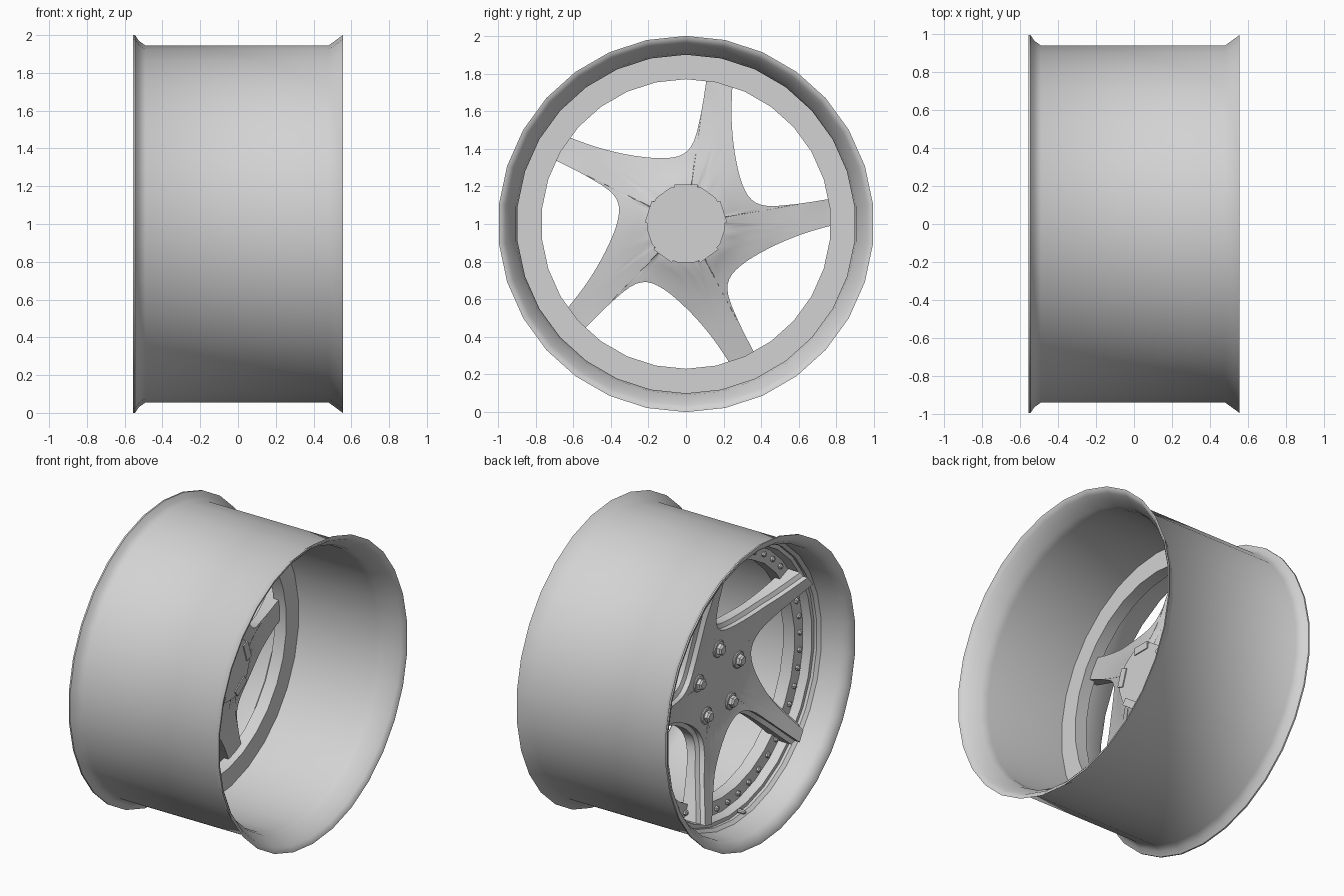
import bpy, bmesh, math
from mathutils import Vector, Matrix

cube = bpy.data.objects.get("Cube")
if cube:
    bpy.data.objects.remove(cube, do_unlink=True)

metal = bpy.data.materials.new("light grey metal")
metal.use_nodes = True
metal.diffuse_color = (0.65, 0.65, 0.65, 1)
metal.node_tree.nodes["Principled BSDF"].inputs["Base Color"].default_value = (0.65, 0.65, 0.65, 1)

AXLE = 1.0          # height of the wheel centre
SIDES = 30
STEP = math.tau / 5  # angle between spokes


def finish(name, bm, angle=35):
    bmesh.ops.recalc_face_normals(bm, faces=bm.faces)
    me = bpy.data.meshes.new(name)
    bm.to_mesh(me)
    bm.free()
    me.materials.append(metal)
    me.shade_smooth()
    me.set_sharp_from_angle(angle=math.radians(angle))
    ob = bpy.data.objects.new(name, me)
    ob.location.z = AXLE
    bpy.context.collection.objects.link(ob)
    return ob


def loft(bm, loops, closed=False):
    """Bridge successive loops of equal length."""
    rows = [[bm.verts.new(p) for p in loop] for loop in loops]
    n = len(rows[0])
    pairs = list(zip(rows, rows[1:])) + ([(rows[-1], rows[0])] if closed else [])
    for a, b in pairs:
        for i in range(n):
            j = (i + 1) % n
            bm.faces.new((a[i], a[j], b[j], b[i]))
    return rows


def lathe(name, profile, sides=SIDES, angle=35):
    """Spin a closed (x, radius) profile around the axle."""
    bm = bmesh.new()
    turn = [math.pi / 2 + math.tau * i / sides for i in range(sides)]
    loft(bm, [[(x, r * math.cos(a), r * math.sin(a)) for a in turn] for x, r in profile], True)
    return finish(name, bm, angle)


def studs(name, layers, places, sides):
    """Small capped studs, each layer an (x, radius) pair, at polar places."""
    bm = bmesh.new()
    for radius, a in places:
        cy, cz = radius * math.cos(a), radius * math.sin(a)
        rows = loft(bm, [[(x, cy + r * math.cos(math.tau * i / sides + a),
                           cz + r * math.sin(math.tau * i / sides + a))
                          for i in range(sides)] for x, r in layers])
        bm.faces.new(rows[0])
        bm.faces.new(rows[-1])
    return finish(name, bm, 30)


def height(table, r):
    """Linear lookup of x against radius."""
    for (r0, x0), (r1, x1) in zip(table, table[1:]):
        if r <= r1:
            return x0 + (x1 - x0) * (r - r0) / (r1 - r0)
    return table[-1][1]


# Barrel with flared lips, open towards +x
lathe("barrel", [(-.555, 1), (-.545, 1), (-.525, .97), (-.49, .945), (.48, .945), (.555, 1),
                 (.552, .985), (.535, .965), (.5, .945), (.45, .91), (.4, .9), (-.18, .9),
                 (-.27, .9), (-.34, .9), (-.36, .92), (-.5, .93), (-.535, .955), (-.555, .99)], angle=40)

# Flat ring the spokes are bolted to, with a stepped outer shoulder
lathe("mounting_ring", [(-.18, .77), (-.18, .91), (-.32, .91), (-.32, .875), (-.265, .86), (-.265, .77)])

# Spoke star: one gap edge between two spokes, repeated around the axle
gap = [Vector(p) for p in [(.252, .82), (.242, .62), (.248, .47), (.268, .33), (.3, .21), (.35, .128),
                           (.436, .096), (.6, .108), (.76, .133), (.85, .147)]]


def smooth_path(pts, cuts=3):
    out = []
    for i in range(len(pts) - 1):
        a, b, c, d = pts[max(i - 1, 0)], pts[i], pts[i + 1], pts[min(i + 2, len(pts) - 1)]
        for k in range(cuts):
            t = k / cuts
            out.append(.5 * (2 * b + (c - a) * t + (2 * a - 5 * b + 4 * c - d) * t * t
                             + (3 * b - a - 3 * c + d) * t ** 3))
    return out + [pts[-1]]


def inset(path, d):
    """Move the gap edge into the metal on both sides."""
    out = []
    for i, p in enumerate(path):
        t = (path[min(i + 1, len(path) - 1)] - path[max(i - 1, 0)]).normalized()
        out.append(p + Vector((t.y, -t.x)) * d)
    return out


def star(path):
    return [Matrix.Rotation(-STEP * k, 2) @ p for k in range(5) for p in path]


edge = smooth_path(gap)
full, slim = star(edge), star(inset(edge, .028))
FRONT = [(0, -.235), (.28, -.24), (.55, -.3), (.9, -.42)]
BACK = [(0, -.065), (.2, -.07), (.3, -.12), (.5, -.18), (.77, -.23), (.9, -.25)]


def layer(outline, table, scale=1, shift=0):
    return [(height(table, p.length * scale) + shift, p.x * scale, p.y * scale) for p in outline]


bm = bmesh.new()
scales = [.06, .25, .4, .55, .7, .85, 1]
loops = [layer(slim, FRONT, s) for s in scales]
loops += [layer(slim, FRONT, 1, .035), layer(full, FRONT, 1, .05)]
loops += [layer(full, BACK, s) for s in reversed(scales)]
rows = loft(bm, loops)
bm.faces.new(rows[0])
bm.faces.new(rows[-1])
finish("spokes", bm, 32)

# Hub pad at the back with five shallow keys on its rim
studs("hub_pad", [(-.12, .21), (-.06, .21)], [(0, math.pi / 2)], 15)
bm = bmesh.new()
for k in range(5):
    place = (Matrix.Rotation(STEP * k, 4, 'X') @ Matrix.Translation((-.06, 0, .187))
             @ Matrix.Diagonal((.014, .12, .048, 1)))
    bmesh.ops.create_cube(bm, size=1, matrix=place)
finish("hub_keys", bm)

# Wheel nuts with seats, ring bolts and valve
nut_places = [(.22, math.pi / 2 + STEP * k) for k in range(5)]
studs("nut_seats", [(-.22, .056), (-.245, .056), (-.25, .05)], nut_places, 16)
studs("wheel_nuts", [(-.22, .038), (-.27, .038), (-.28, .028)], nut_places, 6)
studs("ring_bolts", [(-.25, .018), (-.278, .018), (-.285, .01)],
      [(.82, math.radians(2.3 + 8 * k)) for k in range(45)], 6)
studs("valve", [(-.3, .014), (-.36, .014), (-.37, .009)], [(.885, math.radians(263.5))], 8)
